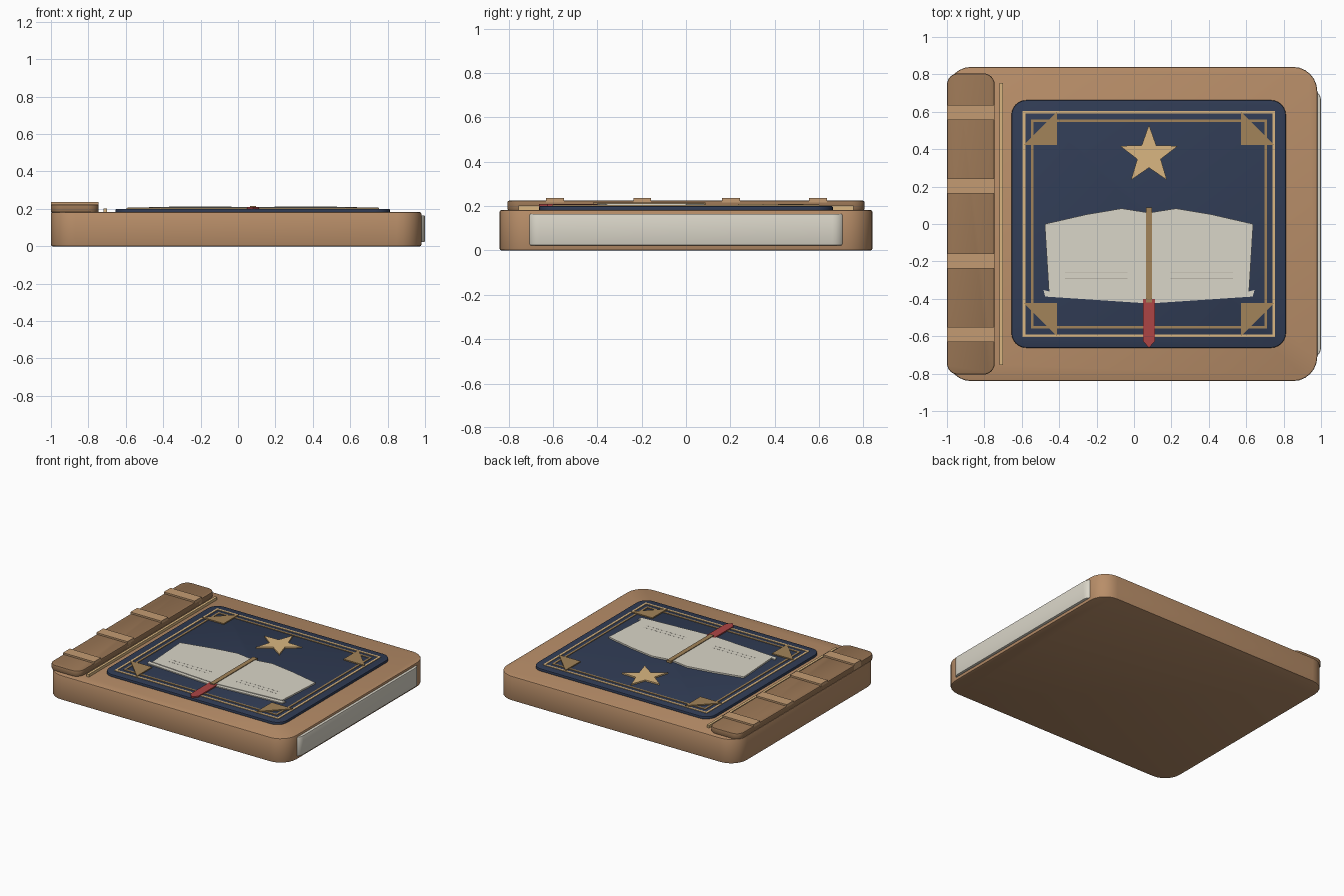
import bpy, bmesh, math

if "Cube" in bpy.data.objects:
    bpy.data.objects.remove(bpy.data.objects["Cube"])

CX = 0.08  # centre line of the cover decoration


def mat(name, r, g, b):
    m = bpy.data.materials.new(name)
    m.diffuse_color = (r, g, b, 1)
    m.use_nodes = True
    m.node_tree.nodes["Principled BSDF"].inputs["Base Color"].default_value = m.diffuse_color
    return m


LEATHER = mat("leather", 0.48, 0.27, 0.14)
DARK = mat("dark_leather", 0.32, 0.18, 0.09)
BAND = mat("band_leather", 0.55, 0.33, 0.17)
NAVY = mat("navy", 0.03, 0.045, 0.09)
GOLD = mat("gold", 0.70, 0.47, 0.22)
BRONZE = mat("bronze", 0.36, 0.23, 0.10)
PAPER = mat("paper", 0.70, 0.67, 0.58)
INK = mat("ink", 0.50, 0.47, 0.40)
RED = mat("red", 0.42, 0.06, 0.06)


def prism(name, pts, z0, z1, material, bevel=0):
    """Extrude a flat outline from z0 to z1."""
    bm = bmesh.new()
    face = bm.faces.new([bm.verts.new((x, y, z0)) for x, y in pts])
    up = bmesh.ops.extrude_face_region(bm, geom=[face])
    for v in up["geom"]:
        if isinstance(v, bmesh.types.BMVert):
            v.co.z = z1
    bmesh.ops.recalc_face_normals(bm, faces=bm.faces)
    if bevel:
        rim = [e for e in bm.edges if abs(e.verts[0].co.z - e.verts[1].co.z) < 1e-6]
        bmesh.ops.bevel(bm, geom=rim, offset=bevel, segments=2, profile=0.5, affect='EDGES')
    me = bpy.data.meshes.new(name)
    bm.to_mesh(me)
    bm.free()
    ob = bpy.data.objects.new(name, me)
    bpy.context.collection.objects.link(ob)
    me.materials.append(material)
    if bevel:
        bpy.context.view_layer.objects.active = ob
        ob.select_set(True)
        bpy.ops.object.shade_smooth_by_angle(angle=math.radians(35))
        ob.select_set(False)
    return ob


def rect(x0, x1, y0, y1):
    return [(x0, y0), (x1, y0), (x1, y1), (x0, y1)]


def rounded(x0, x1, y0, y1, r, n=6):
    pts = []
    corners = [(x1 - r, y1 - r), (x0 + r, y1 - r), (x0 + r, y0 + r), (x1 - r, y0 + r)]
    for q, (cx, cy) in enumerate(corners):
        for i in range(n + 1):
            a = math.pi / 2 * (q + i / n)
            pts.append((cx + r * math.cos(a), cy + r * math.sin(a)))
    return pts


def flip(pts):
    return [(2 * CX - x, y) for x, y in pts]


# Book body, page block showing at the fore edge, raised spine
prism("book_body", rounded(-1, 0.98, -0.84, 0.84, 0.13), 0, 0.182, LEATHER, 0.008)
prism("page_block", rounded(0.70, 1.0, -0.72, 0.72, 0.06), 0.022, 0.165, PAPER, 0.006)
prism("spine", rounded(-1, -0.745, -0.805, 0.805, 0.06), 0.18, 0.224, DARK, 0.008)
for i, y in enumerate((-0.59, -0.197, 0.203, 0.595)):
    prism(f"spine_band_{i + 1}", rect(-1, -0.745, y - 0.04, y + 0.04), 0.19, 0.236, BAND)
prism("hinge_strip", rect(-0.719, -0.70, -0.755, 0.755), 0.175, 0.202, GOLD)

# Cover panel with two thin frames
prism("cover_panel", rounded(-0.655, 0.812, -0.662, 0.662, 0.08), 0.175, 0.2, NAVY, 0.006)
for name, hx, hy, w, m in (("outer", 0.675, 0.605, 0.015, GOLD), ("inner", 0.632, 0.56, 0.014, BRONZE)):
    for s in (-1, 1):
        x, y = CX + s * (hx - w / 2), s * (hy - w / 2)
        prism(f"{name}_frame_side", rect(x - w / 2, x + w / 2, -hy, hy), 0.195, 0.204, m)
        prism(f"{name}_frame_rail", rect(CX - hx + w, CX + hx - w, y - w / 2, y + w / 2), 0.195, 0.204, m)

# Corner triangles
for sx in (-1, 1):
    for sy in (-1, 1):
        tri = [(CX + sx * 0.67, sy * 0.422), (CX + sx * 0.493, sy * 0.422), (CX + sx * 0.493, sy * 0.60)]
        prism("corner_ornament", tri, 0.195, 0.208, BRONZE)

# Star
star = []
for i in range(10):
    r = 0.066 if i % 2 else 0.163
    a = math.pi / 2 + i * math.pi / 5
    star.append((CX + r * math.cos(a), 0.367 + r * math.sin(a)))
prism("star", star, 0.195, 0.210, GOLD)

# Open book emblem: pages, lower page edges and faint ruled lines
page = [(-0.477, 0.0), (-0.25, 0.052), (-0.065, 0.083), (0.08, 0.06), (0.08, -0.40), (-0.455, -0.36)]
edge = [(-0.484, -0.353), (-0.455, -0.36), (0.08, -0.395), (0.08, -0.425), (-0.475, -0.388)]
for side, f in (("left", lambda p: p), ("right", flip)):
    prism(f"{side}_page", f(page), 0.195, 0.211, PAPER)
    prism(f"{side}_page_edge", f(edge), 0.195, 0.207, PAPER)
    for y in (-0.26, -0.292):
        prism(f"{side}_page_line", f(rect(-0.37, -0.035, y - 0.002, y + 0.002)), 0.208, 0.2115, INK)

# Emblem spine and ribbon
prism("emblem_spine", rect(CX - 0.017, CX + 0.017, -0.42, 0.088), 0.195, 0.216, BRONZE)
ribbon = [(CX - 0.033, -0.40), (CX - 0.033, -0.625), (CX, -0.662), (CX + 0.033, -0.625), (CX + 0.033, -0.40)]
prism("ribbon", ribbon, 0.195, 0.209, RED)
